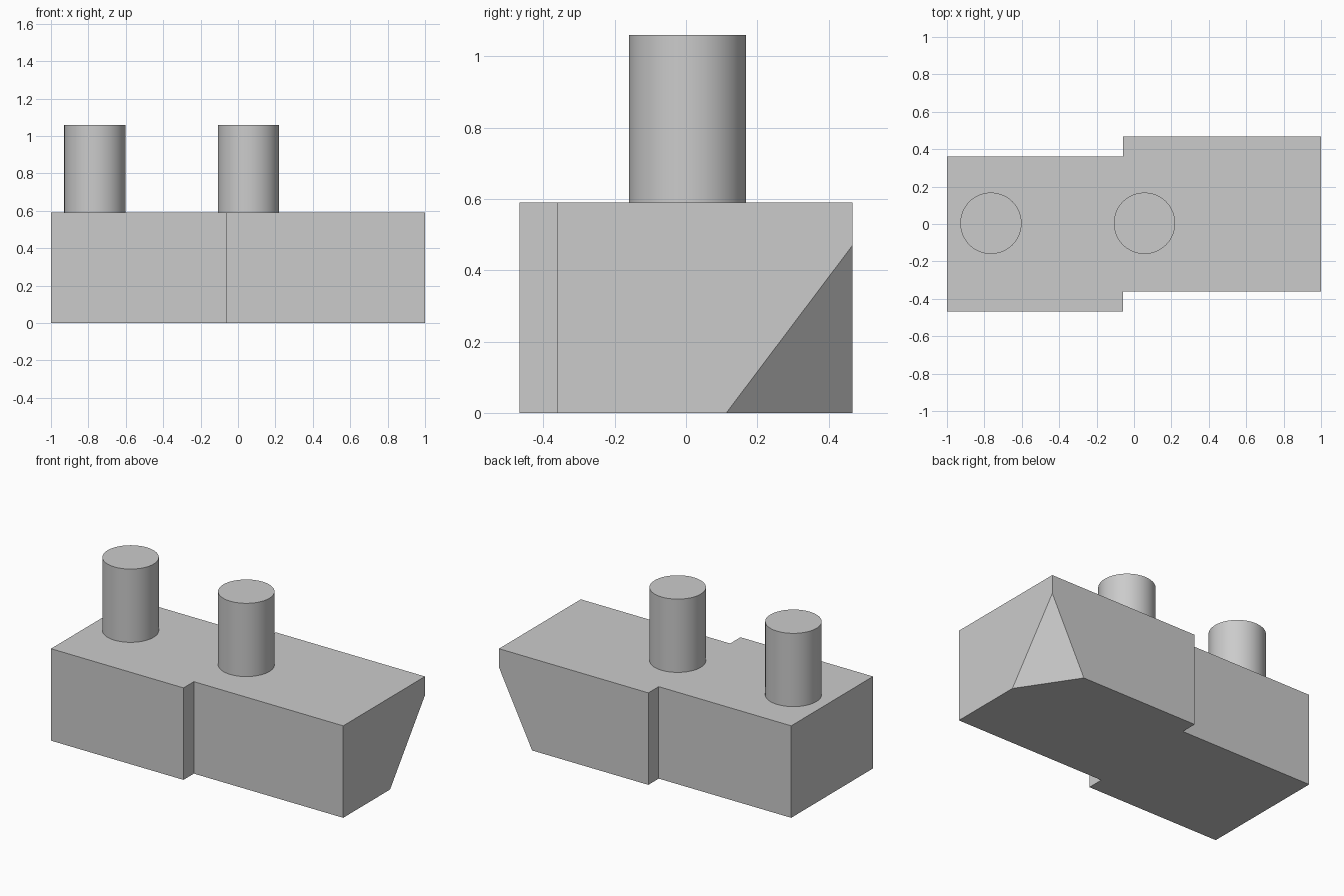
import bpy, bmesh, math
from mathutils import Vector

cube = bpy.data.objects.get("Cube")
if cube:
    bpy.data.objects.remove(cube, do_unlink=True)

HEIGHT = 0.59

grey = bpy.data.materials.new("plain_grey")
grey.use_nodes = True
colour = (0.6, 0.6, 0.6, 1)
grey.diffuse_color = colour
grey.node_tree.nodes["Principled BSDF"].inputs["Base Color"].default_value = colour


# Base block: stepped outline, extruded, with one lower corner cut away
def make_base():
    outline = [(-1, -0.467), (-0.06, -0.467), (-0.06, -0.362), (1, -0.362),
               (1, 0.467), (-0.06, 0.467), (-0.06, 0.362), (-1, 0.362)]
    bm = bmesh.new()
    floor = bm.faces.new([bm.verts.new((x, y, 0)) for x, y in outline])
    walls = bmesh.ops.extrude_face_region(bm, geom=[floor])
    top = [g for g in walls["geom"] if isinstance(g, bmesh.types.BMVert)]
    bmesh.ops.translate(bm, verts=top, vec=(0, 0, HEIGHT))

    # Slanted corner through three points on the edges
    a, b, c = Vector((1, 0.113, 0)), Vector((1, 0.467, 0.47)), Vector((0.765, 0.467, 0))
    normal = (b - a).cross(c - a)
    if normal.dot(Vector((1, 0.467, 0)) - a) < 0:
        normal.negate()
    bmesh.ops.bisect_plane(bm, geom=bm.verts[:] + bm.edges[:] + bm.faces[:],
                           plane_co=a, plane_no=normal, clear_outer=True)
    bmesh.ops.holes_fill(bm, edges=[e for e in bm.edges if e.is_boundary])
    bmesh.ops.recalc_face_normals(bm, faces=bm.faces)

    mesh = bpy.data.meshes.new("base_block")
    bm.to_mesh(mesh)
    bm.free()
    mesh.materials.append(grey)
    bpy.context.collection.objects.link(bpy.data.objects.new("base_block", mesh))


# Upright round post standing on the block
def make_post(name, x):
    length = 0.47
    bpy.ops.mesh.primitive_cylinder_add(vertices=64, radius=0.164, depth=length,
                                        location=(x, 0.004, HEIGHT + length / 2))
    post = bpy.context.object
    post.name = name
    post.data.materials.append(grey)
    bpy.ops.object.shade_smooth_by_angle(angle=math.radians(30))


make_base()
make_post("end_post", -0.765)
make_post("middle_post", 0.056)
